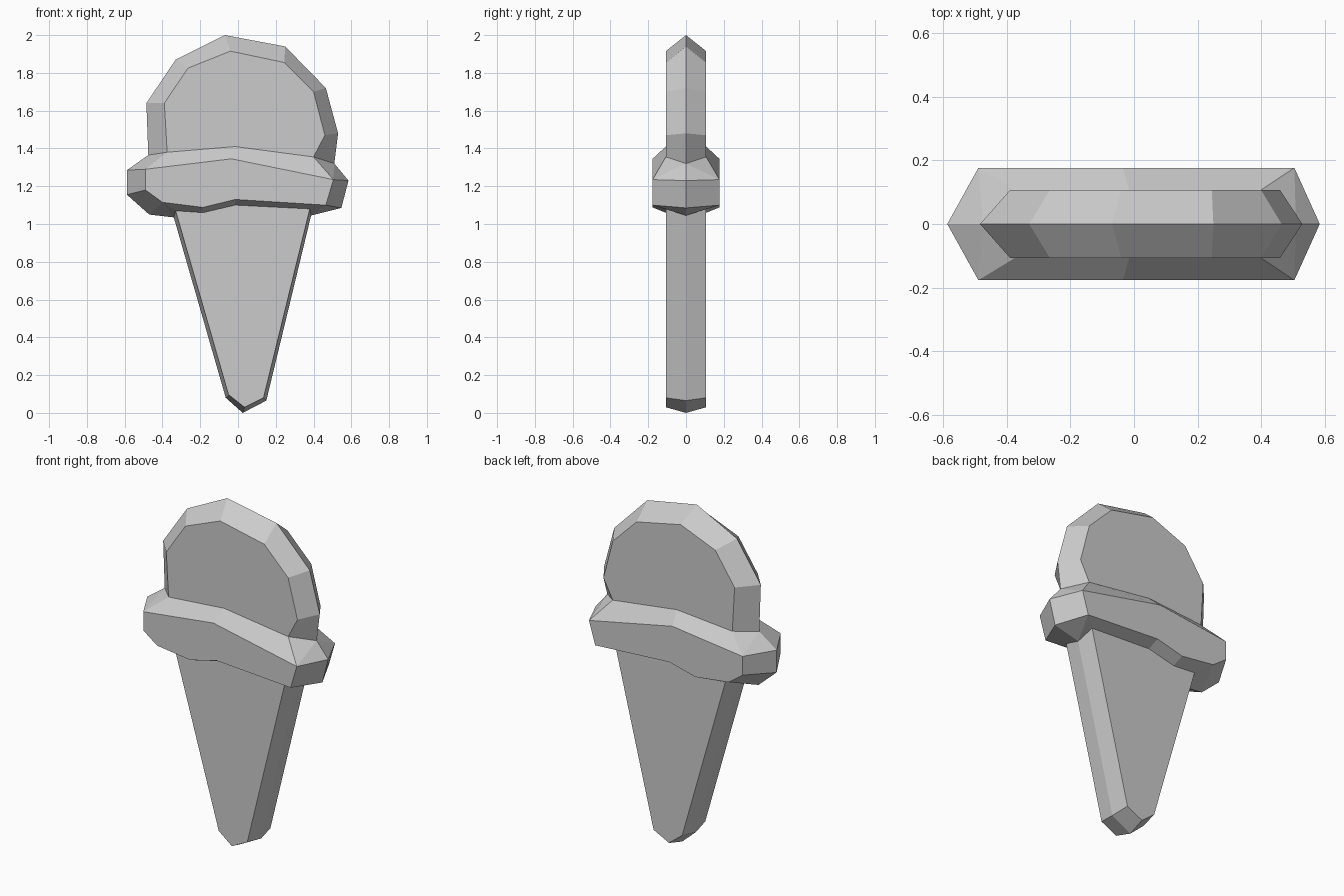
import bpy

if "Cube" in bpy.data.objects:
    bpy.data.objects.remove(bpy.data.objects["Cube"])

BODY, BAND = 0.107, 0.177   # half thickness of scoop/cone and of the drip band


def part(name, pairs, depth, cap=(), closed=False):
    """Flat front face plus a facet strip to its rim, mirrored front to back.
    pairs: clockwise ((x, z) on face, (x, y, z) on rim)."""
    verts, faces = [], []

    def vid(co):
        if co not in verts:
            verts.append(co)
        return verts.index(co)

    for s in (1, -1):
        face = [vid((f[0], s * depth, f[1])) for f, _ in pairs]
        rim = [vid((r[0], s * r[1] if r[1] else 0.0, r[2])) for _, r in pairs]
        flat = list(dict.fromkeys(face)) + [vid((x, s * depth, z)) for x, z in cap]
        polys = [flat]
        n = len(pairs)
        for i in range(n if closed else n - 1):
            j = (i + 1) % n
            polys.append(list(dict.fromkeys([face[i], rim[i], rim[j], face[j]])))
        faces += [p[::s] for p in polys]
    me = bpy.data.meshes.new(name)
    me.from_pydata(verts, [], faces)
    me.update()
    ob = bpy.data.objects.new(name, me)
    bpy.context.collection.objects.link(ob)
    return ob


def mid(x, z):
    return (x, 0.0, z)


def cheek(p):
    return (p[0], BODY, p[1])


# Shared seam points where the band meets scoop and cone
SL, ST, SR = (-.375, 1.38), (-.015, 1.41), (.40, 1.355)
SLM, SRM = mid(-.475, 1.365), mid(.51, 1.32)
CL, CF, CE, CR = (-.33, 1.07), (-.185, 1.06), (-.015, 1.10), (.38, 1.08)
CLM, CRM = mid(-.34, 1.035), mid(.387, 1.045)

# Scoop
part("scoop", [
    (SL, SLM),
    ((-.39, 1.64), mid(-.485, 1.64)),
    ((-.265, 1.825), mid(-.33, 1.87)),
    ((-.04, 1.915), mid(-.07, 2.0)),
    ((.245, 1.855), mid(.25, 1.94)),
    ((.40, 1.70), mid(.465, 1.72)),
    ((.46, 1.47), mid(.53, 1.48)),
    (SR, SRM)], BODY, cap=[ST])

# Cone
part("cone", [
    (CR, CRM),
    ((.135, .08), mid(.15, .065)),
    ((.035, .03), mid(.025, 0.0)),
    ((-.05, .097), mid(-.065, .08)),
    (CL, CLM)], BODY, cap=[CF, CE])

# Drip band around the base of the scoop
A, B, C, D = (-.49, 1.29), (-.035, 1.345), (.505, 1.235), (.465, 1.10)
E, F, G, H = (-.015, 1.13), (-.185, 1.088), (-.40, 1.115), (-.49, 1.18)
part("drip_band", [
    (A, cheek(SL)), (B, cheek(ST)), (C, cheek(SR)),
    (C, SRM), (C, mid(.585, 1.23)), (D, mid(.547, 1.085)), (D, CRM),
    (D, cheek(CR)), (E, cheek(CE)), (F, cheek(CF)), (G, cheek(CL)),
    (G, CLM), (G, mid(-.47, 1.05)), (H, mid(-.588, 1.155)),
    (A, mid(-.588, 1.285)), (A, SLM)], BAND, closed=True)
